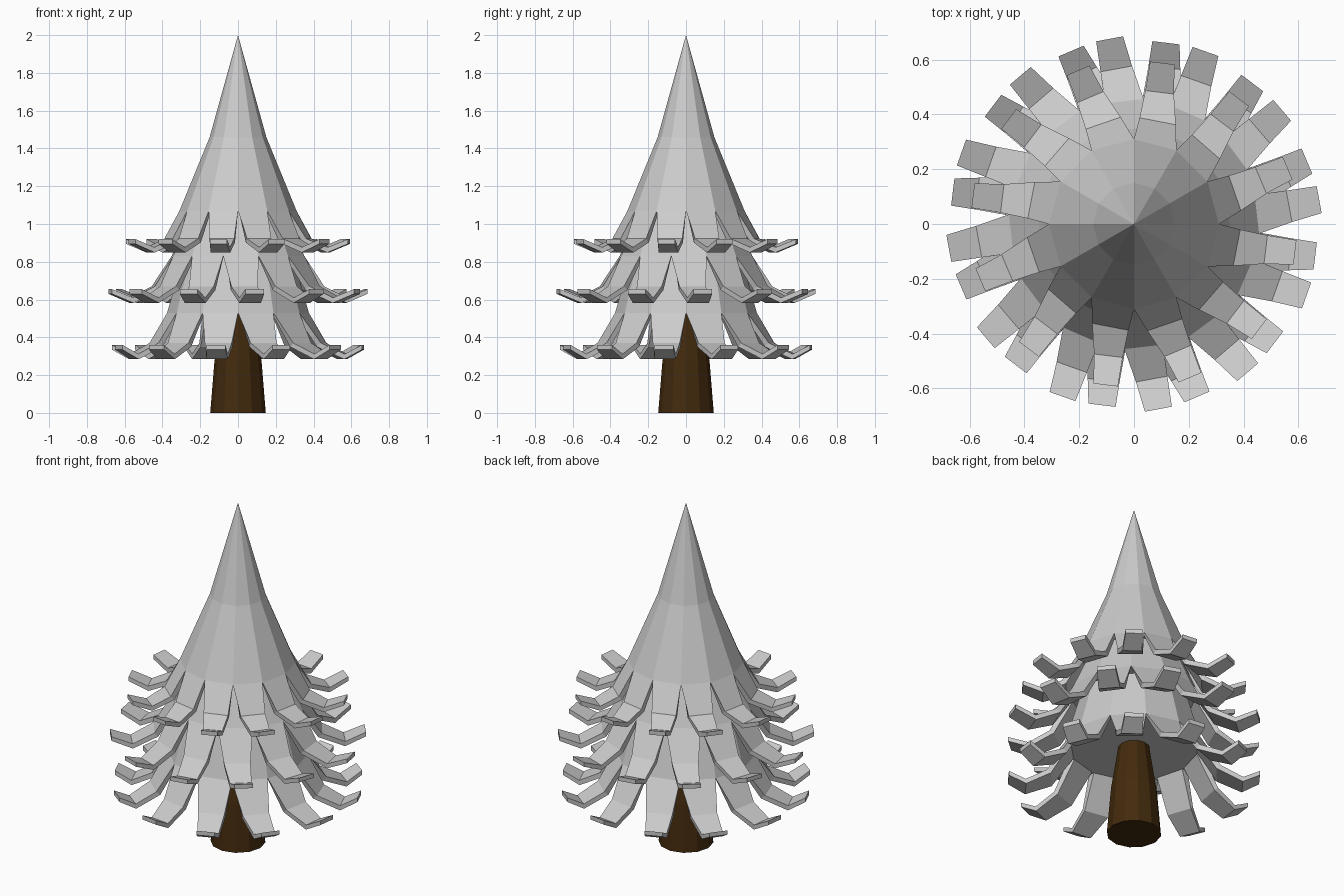
import bpy, bmesh
from math import sin, cos, radians
from mathutils import Vector

if "Cube" in bpy.data.objects:
    bpy.data.objects.remove(bpy.data.objects["Cube"])

SIDES = 12
STEP = 360 / SIDES


def polar(r, deg, z):
    return Vector((r * cos(radians(deg)), r * sin(radians(deg)), z))


def lathe(bm, profile, turn=0.0):
    """Faceted capped body; profile runs bottom to top, radius 0 makes an apex."""
    rings = []
    for r, z in profile:
        if r == 0:
            rings.append([bm.verts.new((0, 0, z))] * SIDES)
        else:
            rings.append([bm.verts.new(polar(r, turn + STEP * i, z)) for i in range(SIDES)])
    for a, b in zip(rings, rings[1:]):
        for i in range(SIDES):
            j = (i + 1) % SIDES
            quad = [a[i], a[j], b[j], b[i]]
            bm.faces.new(quad[:3] if b[i] is b[j] else quad)
    bm.faces.new(rings[0][::-1])
    if profile[-1][0] > 0:
        bm.faces.new(rings[-1])


def branch(bm, rows, angle):
    """Curled slab; each row is radius, z, width, twist, facing, underside offset."""
    loops = []
    for r, z, w, twist, facing, dr, dz in rows:
        side = polar(w / 2, angle + facing + 90, 0)
        out = polar(1, angle + facing, 0)
        c = polar(r, angle + twist, z)
        under = c + out * dr + Vector((0, 0, dz))
        shrink = 0.85 if dz == 0 else 1.0
        loops.append([bm.verts.new(p) for p in
                      (c - side, c + side, under + side * shrink, under - side * shrink)])
    for a, b in zip(loops, loops[1:]):
        for i in range(4):
            j = (i + 1) % 4
            bm.faces.new((a[i], b[i], b[j], a[j]))
    bm.faces.new(loops[0])
    bm.faces.new(loops[-1][::-1])


def finish(bm, name):
    bmesh.ops.recalc_face_normals(bm, faces=bm.faces)
    me = bpy.data.meshes.new(name)
    bm.to_mesh(me)
    bm.free()
    ob = bpy.data.objects.new(name, me)
    bpy.context.collection.objects.link(ob)
    return ob


def tier(name, body, turn, curl, widths):
    bm = bmesh.new()
    lathe(bm, body, turn)
    r0, z0 = body[0]
    flat = r0 * cos(radians(STEP / 2))          # branch root lies on the facet edge
    root = 2 * r0 * sin(radians(STEP / 2))
    (ra, za), (rb, zb), (rt, zt) = curl
    wa, wb, wt = widths
    rows = [(flat, z0, root, 0, 0, -0.03, 0),
            (ra, za, wa, 2, 4, -0.022, -0.02),
            (rb, zb, wb, 4, 8, -0.002, -0.028),
            (rt, zt, wt, 5, 8, -0.004 + 0.004, -0.025)]
    for i in range(SIDES):
        branch(bm, rows, turn + STEP * (i + 0.5))
    return finish(bm, name)


# Three foliage tiers with curled branches
tier("top_foliage", [(0.31, 1.07), (0.15, 1.46), (0, 2.0)], 0,
     [(0.385, 0.922), (0.49, 0.877), (0.597, 0.92)], (0.135, 0.105, 0.09))
tier("middle_foliage", [(0.36, 0.83), (0.25, 1.08)], 17.5,
     [(0.45, 0.67), (0.57, 0.61), (0.682, 0.655)], (0.142, 0.117, 0.1))
tier("bottom_foliage", [(0.375, 0.53), (0.29, 0.83)], 0,
     [(0.465, 0.37), (0.582, 0.312), (0.672, 0.36)], (0.145, 0.117, 0.1))

# Tapered trunk
bm = bmesh.new()
lathe(bm, [(0.147, 0), (0.125, 0.27), (0.085, 0.53)])
trunk = finish(bm, "trunk")
bark = bpy.data.materials.new("bark")
bark.diffuse_color = (0.055, 0.023, 0.004, 1)
bark.use_nodes = True
bark.node_tree.nodes["Principled BSDF"].inputs["Base Color"].default_value = bark.diffuse_color
trunk.data.materials.append(bark)
